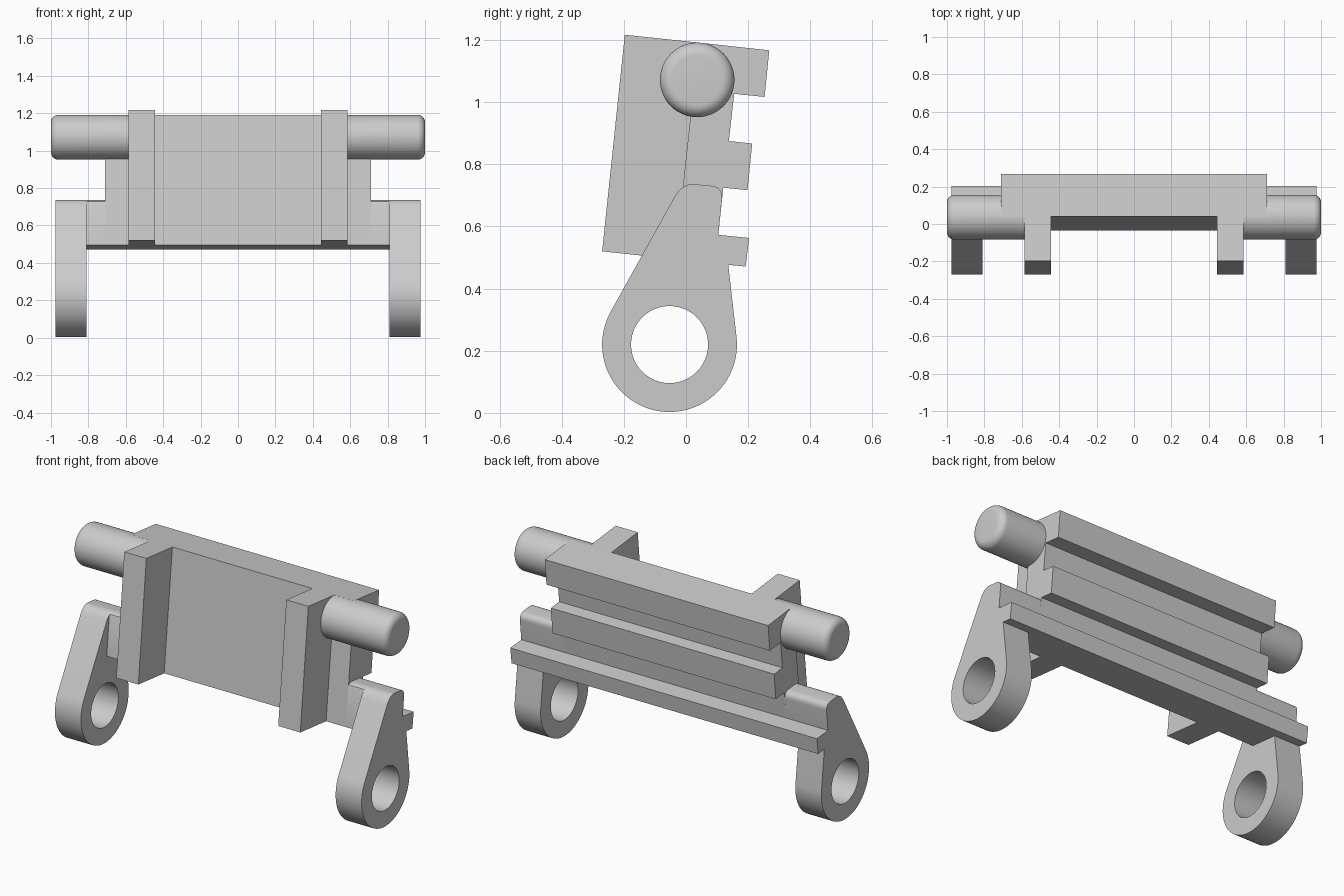
import bpy, bmesh
from math import radians, sin, cos, pi
from mathutils import Vector

if "Cube" in bpy.data.objects:
    bpy.data.objects.remove(bpy.data.objects["Cube"])

grey = bpy.data.materials.new("plain_grey")
grey.use_nodes = True
colour = (0.6, 0.6, 0.6, 1)
grey.diffuse_color = colour
grey.node_tree.nodes["Principled BSDF"].inputs["Base Color"].default_value = colour


def add_object(name, bm):
    mesh = bpy.data.meshes.new(name)
    bmesh.ops.recalc_face_normals(bm, faces=bm.faces)
    bm.to_mesh(mesh)
    bm.free()
    mesh.materials.append(grey)
    obj = bpy.data.objects.new(name, mesh)
    bpy.context.collection.objects.link(obj)
    bpy.ops.object.select_all(action="DESELECT")
    obj.select_set(True)
    bpy.context.view_layer.objects.active = obj
    bpy.ops.object.shade_smooth_by_angle(angle=radians(32))
    return obj


def extrude_profile(name, loops, x0, x1):
    """Extrude closed (y, z) loops from x0 to x1; later loops are holes."""
    curve = bpy.data.curves.new(name + "_outline", "CURVE")
    curve.dimensions = "2D"
    curve.fill_mode = "BOTH"
    curve.extrude = (x1 - x0) / 2
    for loop in loops:
        spline = curve.splines.new("POLY")
        spline.points.add(len(loop) - 1)
        for point, (y, z) in zip(spline.points, loop):
            point.co = (y, z, 0, 1)
        spline.use_cyclic_u = True
    helper = bpy.data.objects.new(name + "_outline", curve)
    bpy.context.collection.objects.link(helper)
    bpy.context.view_layer.update()
    evaluated = helper.evaluated_get(bpy.context.evaluated_depsgraph_get())
    mesh = bpy.data.meshes.new_from_object(evaluated)
    bm = bmesh.new()
    bm.from_mesh(mesh)
    bpy.data.objects.remove(helper)
    bpy.data.meshes.remove(mesh)
    bmesh.ops.remove_doubles(bm, verts=bm.verts, dist=0.0002)
    # Outline axes become y and z, thickness becomes x
    for v in bm.verts:
        y, z, x = v.co
        v.co = (x + (x0 + x1) / 2, y, z)
    return add_object(name, bm)


def arc(centre, radius, start, end, steps):
    angles = [radians(start + (end - start) * i / steps) for i in range(steps + 1)]
    return [(centre[0] + radius * cos(a), centre[1] + radius * sin(a)) for a in angles]


def bend(a, b, c, steps=8):
    a, b, c = Vector(a), Vector(b), Vector(c)
    ts = [i / steps for i in range(steps + 1)]
    return [tuple(a * (1 - t) ** 2 + b * 2 * t * (1 - t) + c * t * t) for t in ts]


# Shared profile pieces, leaning back slightly
front_top, front_bottom = (0.04, 1.192), (-0.035, 0.495)
upper_rails = [(0.268, 1.167), (0.253, 1.017), (0.155, 1.027), (0.138, 0.875),
               (0.213, 0.867), (0.198, 0.717), (0.12, 0.725)]
lower_rail = [(0.104, 0.573), (0.203, 0.563), (0.192, 0.471)]
shoulder = (bend((-0.04, 0.69), (-0.012, 0.741), (0.03, 0.736))
            + bend((0.08, 0.731), (0.119, 0.727), (0.116, 0.69)))

# Central plate with its three rear rails
extrude_profile("ribbed_plate", [[front_top] + upper_rails + lower_rail + [front_bottom]],
                -0.71, 0.71)

# Arm outline: shoulder, rail end, eye and pivot hole
eye = (-0.053, 0.22)
arm = shoulder + lower_rail + [(0.136, 0.477)] + arc(eye, 0.217, 6.5, -209, 56)
hole = arc(eye, 0.124, 0, 352.5, 47)

# Wide lower web joining plate and arm
web = [(-0.012, 0.72)] + [p for p in shoulder if p[0] > -0.009] + lower_rail + [front_bottom]

# Front flange
flange = [(-0.27, 0.52), (-0.197, 1.217), front_top, front_bottom]


def peg(name, sign):
    """Round peg with a softened outer end."""
    bm = bmesh.new()
    soft, radius = 0.04, 0.12
    path = [(0.5, 0), (0.5, radius)]
    path += [(1 - soft + soft * sin(a), radius - soft + soft * cos(a))
             for a in (i * pi / 16 for i in range(9))]
    path.append((1, 0))
    verts = [bm.verts.new((sign * x, 0, r)) for x, r in path]
    edges = [bm.edges.new(pair) for pair in zip(verts, verts[1:])]
    bmesh.ops.spin(bm, geom=verts + edges, cent=(0, 0, 0), axis=(1, 0, 0),
                   angle=2 * pi, steps=48)
    bmesh.ops.remove_doubles(bm, verts=bm.verts, dist=0.0001)
    bmesh.ops.translate(bm, verts=bm.verts, vec=(0, 0.036, 1.072))
    add_object(name, bm)


# Paired parts on both sides
for side, s in (("left", 1), ("right", -1)):
    for part, loops, a, b in (("pivot_arm", [arm, hole], 0.81, 0.975),
                              ("lower_web", [web], 0.71, 0.81),
                              ("front_flange", [flange], 0.445, 0.585)):
        extrude_profile(side + "_" + part, loops, min(s * a, s * b), max(s * a, s * b))
    peg(side + "_peg", s)
